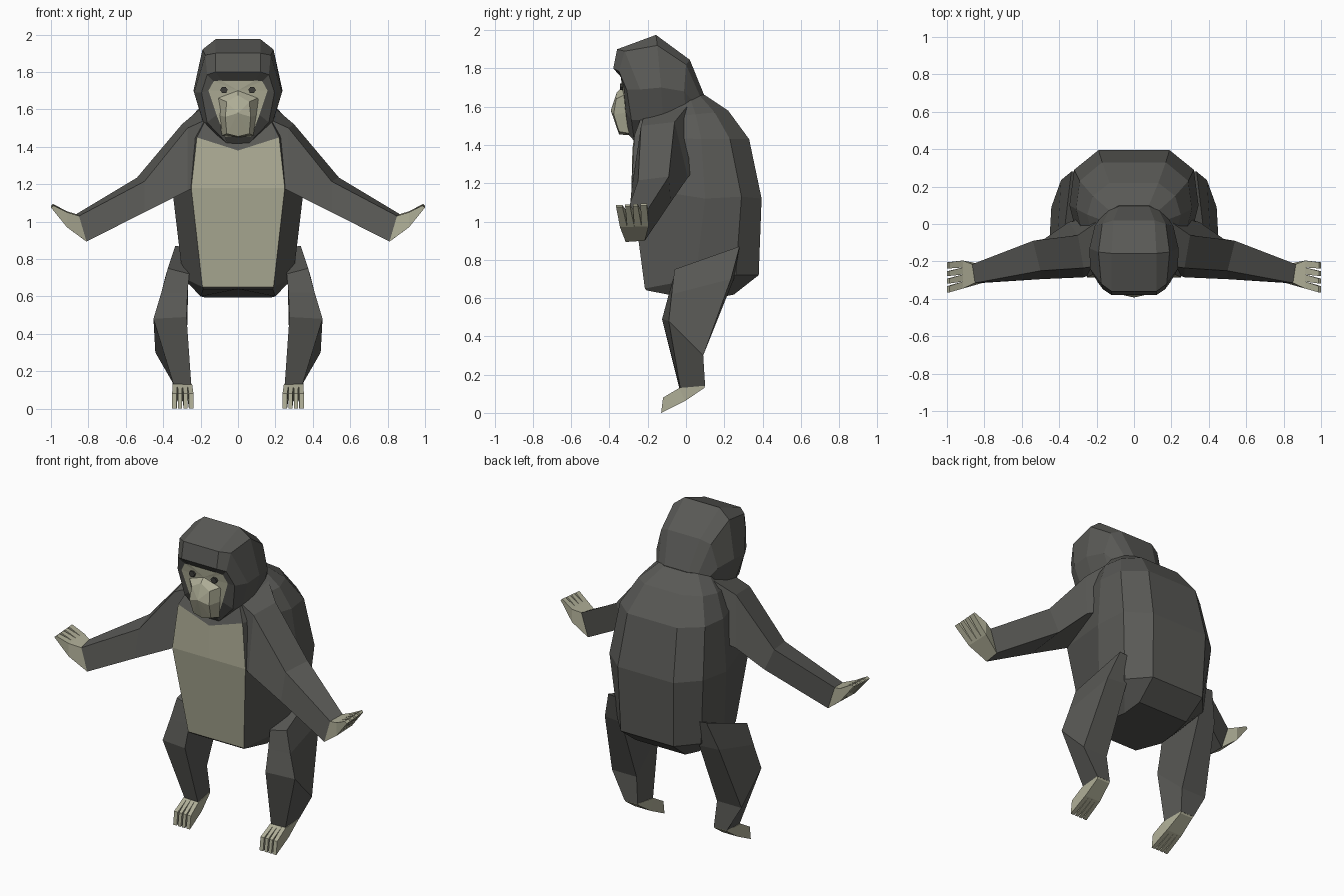
import bpy, bmesh
from mathutils import Vector


def material(name, rgb):
    m = bpy.data.materials.new(name)
    m.diffuse_color = (*rgb, 1)
    return m


FUR = material("dark_fur", (0.10, 0.10, 0.092))
SKIN = material("tan_skin", (0.43, 0.425, 0.31))
EYE = material("eye_dark", (0.045, 0.045, 0.04))


def finish(name, bm, mats, mirror=False, rule=None):
    bmesh.ops.recalc_face_normals(bm, faces=bm.faces)
    if rule:
        for f in bm.faces:
            f.material_index = 1 if rule(f.calc_center_median()) else 0
    me = bpy.data.meshes.new(name)
    bm.to_mesh(me)
    bm.free()
    for m in mats:
        me.materials.append(m)
    ob = bpy.data.objects.new(name, me)
    bpy.context.collection.objects.link(ob)
    if mirror:
        ob.modifiers.new("mirror", "MIRROR").use_mirror_merge = False
    return ob


def add_loft(bm, rings, tip=None):
    vs = [[bm.verts.new(p) for p in r] for r in rings]
    n = len(vs[0])
    for a, b in zip(vs, vs[1:]):
        for i in range(n):
            j = (i + 1) % n
            bm.faces.new((a[i], a[j], b[j], b[i]))
    bm.faces.new(vs[0])
    if tip:
        t = bm.verts.new(tip)
        for i in range(n):
            bm.faces.new((vs[-1][i], vs[-1][(i + 1) % n], t))
    else:
        bm.faces.new(vs[-1])


def both(half):
    """Complete a half cross-section across x = 0."""
    return half + [(-x, y, z) for x, y, z in reversed(half) if x > 0]


def digits(bm, base, tip, n, gap):
    """Split a tapered block (near-top, far-top, far-bottom, near-bottom) into n digits."""
    def cut(q, t0, t1):
        a, b, c, d = map(Vector, q)
        return [a.lerp(b, t0), a.lerp(b, t1), d.lerp(c, t1), d.lerp(c, t0)]
    for i in range(n):
        t0, t1 = i / n, (i + 1) / n
        add_loft(bm, [cut(base, t0, t1), cut(tip, t0 + gap * (i > 0), t1 - gap * (i < n - 1))])


# torso with a pale chest panel
torso = [
    [(0, -.205, .64), (.185, -.205, .64), (.20, 0, .60), (.18, .13, .595), (.17, .25, .618)],
    [(0, -.215, .65), (.19, -.215, .65), (.295, .05, .70), (.285, .26, .72), (.18, .38, .72)],
    [(0, -.285, 1.18), (.25, -.285, 1.18), (.345, .10, 1.12), (.32, .29, 1.13), (.19, .395, 1.12)],
    [(0, -.28, 1.38), (.22, -.27, 1.45), (.31, .08, 1.43), (.29, .23, 1.43), (.17, .33, 1.43)],
    [(0, -.23, 1.50), (.18, -.24, 1.53), (.25, .05, 1.56), (.22, .15, 1.57), (.13, .22, 1.58)],
    [(0, -.18, 1.55), (.12, -.20, 1.58), (.17, .02, 1.65), (.13, .07, 1.66), (.08, .10, 1.66)],
]
bm = bmesh.new()
add_loft(bm, [both(r) for r in torso])
finish("torso", bm, [FUR, SKIN], rule=lambda c: abs(c.x) < .15 and c.y < -.15 and .8 < c.z < 1.42)

# head, from nape over the crown to the brow, closed by the face mask
head = [
    [(.08, .095, 1.66), (.13, .08, 1.64), (.16, .06, 1.60), (.13, .05, 1.55), (.07, .05, 1.53)],
    [(.11, .02, 1.845), (.17, 0, 1.82), (.21, -.01, 1.68), (.17, 0, 1.55), (.08, 0, 1.50)],
    [(.12, -.157, 1.975), (.19, -.15, 1.92), (.238, -.13, 1.70), (.19, -.12, 1.54), (.08, -.10, 1.45)],
    [(.12, -.36, 1.90), (.175, -.32, 1.89), (.235, -.24, 1.69), (.185, -.22, 1.53), (.07, -.22, 1.40)],
    [(.12, -.38, 1.80), (.165, -.35, 1.785), (.195, -.31, 1.69), (.165, -.285, 1.53), (.06, -.27, 1.42)],
    [(.09, -.34, 1.755), (.13, -.335, 1.75), (.158, -.325, 1.70), (.115, -.315, 1.57), (.07, -.30, 1.455)],
]
bm = bmesh.new()
add_loft(bm, [both(r) for r in head], tip=(0, -.335, 1.70))
tip_faces = {f.index for f in bm.faces}
finish("head", bm, [FUR, SKIN],
       rule=lambda c: c.y < -.306 and abs(c.x) < .112 and 1.47 < c.z < 1.742)

# muzzle
muzzle = [
    [(0, -.335, 1.70), (.115, -.315, 1.665), (.105, -.30, 1.57), (.085, -.29, 1.46), (0, -.29, 1.45)],
    [(0, -.362, 1.675), (.06, -.365, 1.64), (.068, -.378, 1.56), (.06, -.35, 1.47), (0, -.35, 1.455)],
]
bm = bmesh.new()
add_loft(bm, [both(r) for r in muzzle], tip=(0, -.393, 1.58))
finish("muzzle", bm, [SKIN])

# eyes
bm = bmesh.new()
outline = [(-.02, .004), (-.008, .018), (.012, .016), (.02, 0), (.008, -.016), (-.012, -.014)]
add_loft(bm, [[(.075 + x, y, 1.702 + z) for x, z in outline] for y in (-.32, -.346)])
finish("eyes", bm, [EYE], mirror=True)

# arms: top-front, top-back, bottom-back, bottom-front at each joint
wrist = [(.85, -.315, 1.03), (.865, -.215, 1.04), (.82, -.215, .90), (.81, -.315, .893)]
arm = [
    [(.16, -.22, 1.55), (.17, .03, 1.63), (.22, .05, 1.28), (.20, -.26, 1.20)],
    [(.27, -.235, 1.50), (.30, -.06, 1.52), (.35, .01, 1.23), (.27, -.285, 1.165)],
    [(.50, -.25, 1.215), (.54, -.09, 1.235), (.48, -.08, 1.10), (.50, -.295, 1.05)],
    wrist,
]
bm = bmesh.new()
add_loft(bm, arm)
finish("arms", bm, [FUR], mirror=True)

# hands: palm and four fingers
palm = [(.915, -.345, 1.05), (.915, -.195, 1.055), (.915, -.195, .975), (.915, -.345, .97)]
tips = [(.985, -.365, 1.085), (.99, -.205, 1.095), (1.0, -.205, 1.085), (1.0, -.365, 1.075)]
bm = bmesh.new()
add_loft(bm, [wrist, palm])
digits(bm, palm, tips, 4, .045)
finish("hands", bm, [SKIN], mirror=True)

# legs: front-inner, front-outer, back-outer, back-inner at each joint
leg = [
    [(.26, -.06, .72), (.375, -.06, .75), (.335, .28, .87), (.25, .28, .86)],
    [(.27, .03, .62), (.40, .0, .64), (.39, .235, .70), (.265, .25, .70)],
    [(.275, -.125, .49), (.452, -.09, .48), (.442, .09, .30), (.275, .09, .30)],
    [(.25, -.035, .13), (.345, -.03, .13), (.35, .10, .14), (.26, .10, .14)],
]
leg[1][0], leg[1][1] = (.27, -.09, .62), (.41, -.075, .62)
bm = bmesh.new()
add_loft(bm, leg)
finish("legs", bm, [FUR], mirror=True)

# feet: sole and four toes
heel = [(.26, .10, .142), (.35, .10, .142), (.345, .095, .13), (.26, .095, .13)]
ball = [(.245, -.035, .13), (.35, -.035, .13), (.35, -.005, .062), (.245, -.005, .062)]
toes = [(.238, -.12, .08), (.352, -.12, .08), (.352, -.13, 0), (.238, -.13, 0)]
bm = bmesh.new()
add_loft(bm, [heel, ball])
digits(bm, ball, toes, 4, .035)
finish("feet", bm, [SKIN], mirror=True)
